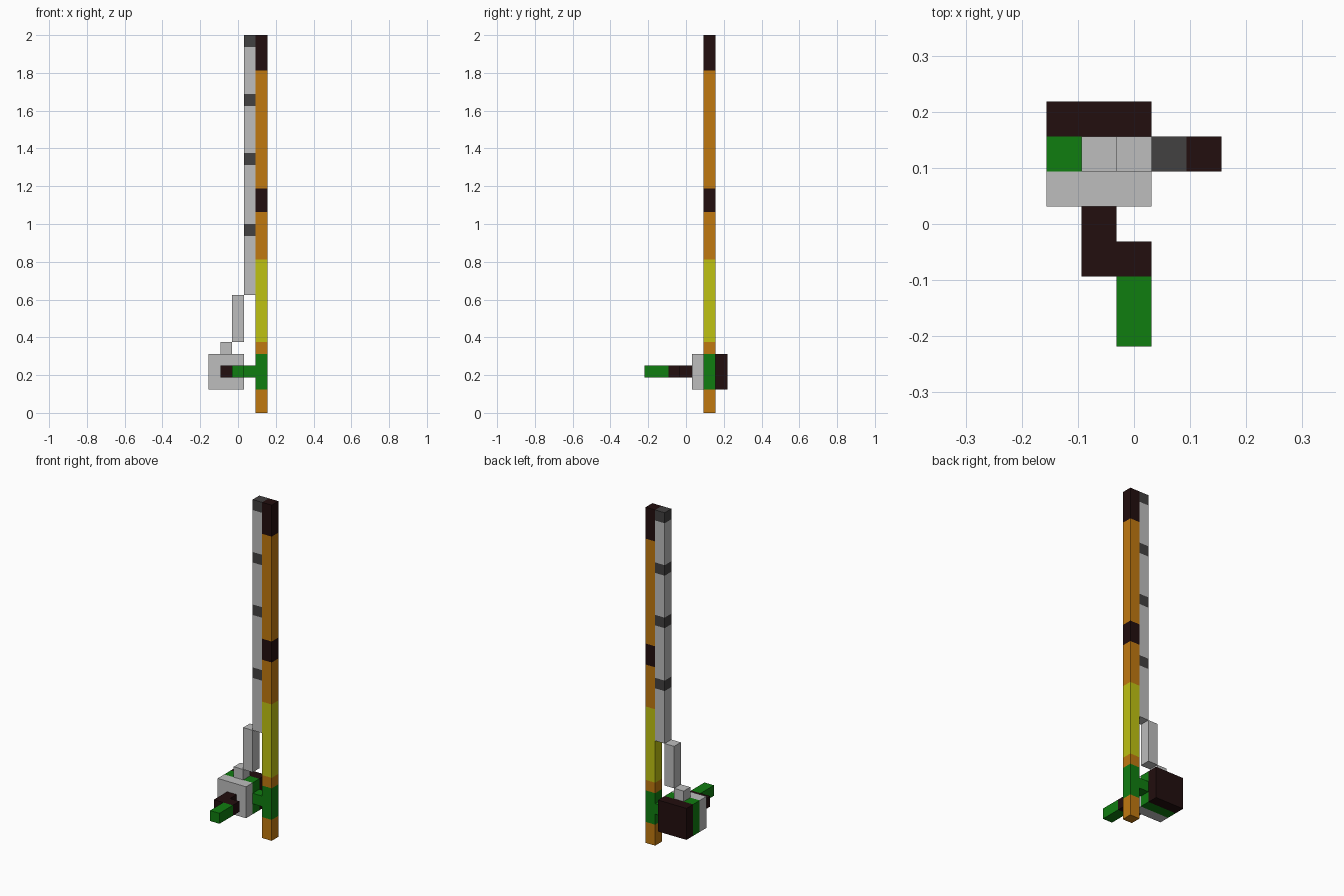
import bpy
import bmesh
from mathutils import Vector

cube = bpy.data.objects.get("Cube")
if cube:
    bpy.data.objects.remove(cube, do_unlink=True)

U = 1 / 16                          # one block
ORIGIN = Vector((-2.5, -3.5, 0))    # corner of the block grid


def make_material(name, rgb):
    mat = bpy.data.materials.new(name)
    mat.use_nodes = True
    mat.diffuse_color = (*rgb, 1)
    mat.node_tree.nodes["Principled BSDF"].inputs["Base Color"].default_value = (*rgb, 1)
    return mat


orange = make_material("orange wood", (0.53, 0.19, 0.005))
yellow = make_material("yellow grip", (0.52, 0.54, 0.006))
green = make_material("green fittings", (0.005, 0.205, 0.005))
dark = make_material("dark brown", (0.016, 0.0044, 0.0044))
light = make_material("light grey", (0.51, 0.51, 0.51))
grey = make_material("dark grey", (0.055, 0.052, 0.052))


def column(name, x, y, z, bands):
    """Box over block ranges x and y, from height z; bands = (top, material)."""
    mesh = bpy.data.meshes.new(name)
    bm = bmesh.new()

    def ring(h):
        corners = ((x[0], y[0]), (x[1], y[0]), (x[1], y[1]), (x[0], y[1]))
        return [bm.verts.new((Vector((a, b, h)) + ORIGIN) * U) for a, b in corners]

    mats = []
    lower = ring(z)
    bm.faces.new(lower[::-1])
    for top, mat in bands:
        if mat not in mats:
            mats.append(mat)
            mesh.materials.append(mat)
        upper = ring(top)
        for i in range(4):
            j = (i + 1) % 4
            face = bm.faces.new((lower[i], lower[j], upper[j], upper[i]))
            face.material_index = mats.index(mat)
        lower = upper
    cap = bm.faces.new(lower)
    cap.material_index = mats.index(bands[-1][1])
    bm.to_mesh(mesh)
    bm.free()
    obj = bpy.data.objects.new(name, mesh)
    bpy.context.collection.objects.link(obj)
    return obj


# Rod with handle grip, reel seat and bindings
ROW = (5, 6)
column("rod", (4, 5), ROW, 0, [
    (2, orange), (5, green), (6, orange), (13, yellow),
    (17, orange), (19, dark), (29, orange), (32, dark)])

# Line stepping up from the reel, with rod guides as grey bands
column("line_lower", (1, 2), ROW, 5, [(6, light)])
column("line_middle", (2, 3), ROW, 6, [(10, light)])
guides = []
for z in (15, 21, 26, 31):
    guides += [(z, light), (z + 1, grey)]
column("line_upper", (3, 4), ROW, 10, guides)

# Reel: front plate, spool and back plate
for name, y, mat in (("reel_front_plate", 4, light),
                     ("reel_spool", 5, green),
                     ("reel_back_plate", 6, dark)):
    column(name, (0, 3), (y, y + 1), 2, [(5, mat)])
column("reel_foot", (3, 4), ROW, 3, [(4, green)])

# Crank and knob
column("crank_shaft", (1, 2), (2, 4), 3, [(4, dark)])
column("crank_arm", (2, 3), (2, 3), 3, [(4, dark)])
column("crank_knob", (2, 3), (0, 2), 3, [(4, green)])
